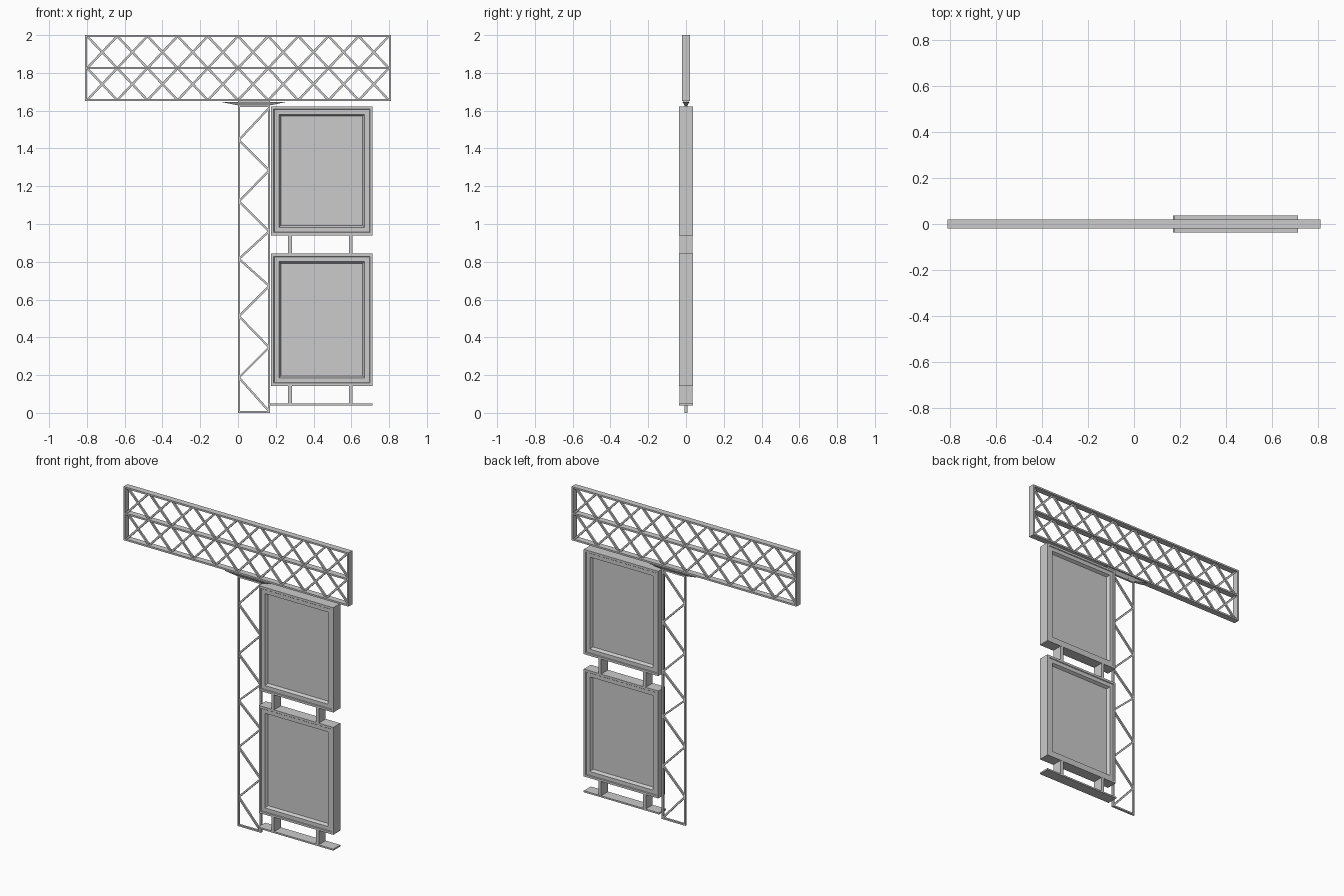
import bpy, bmesh
from math import atan2, hypot
from mathutils import Matrix, Vector

cube = bpy.data.objects.get("Cube")
if cube:
    bpy.data.objects.remove(cube, do_unlink=True)

grey = bpy.data.materials.new("steel grey")
grey.use_nodes = True
GREY = (0.6, 0.6, 0.6, 1)
grey.diffuse_color = GREY
grey.node_tree.nodes["Principled BSDF"].inputs["Base Color"].default_value = GREY


def finish(name, bm):
    bmesh.ops.recalc_face_normals(bm, faces=bm.faces)
    mesh = bpy.data.meshes.new(name)
    bm.to_mesh(mesh)
    bm.free()
    mesh.materials.append(grey)
    obj = bpy.data.objects.new(name, mesh)
    bpy.context.collection.objects.link(obj)
    return obj


def box(bm, x0, x1, z0, z1, half_y):
    m = Matrix.Translation(((x0 + x1) / 2, 0, (z0 + z1) / 2))
    m = m @ Matrix.Diagonal((x1 - x0, 2 * half_y, z1 - z0, 1))
    bmesh.ops.create_cube(bm, size=1, matrix=m)


def rod(bm, a, b, width, half_y):
    """Square bar between two (x, z) points."""
    dx, dz = b[0] - a[0], b[1] - a[1]
    m = Matrix.Translation(((a[0] + b[0]) / 2, 0, (a[1] + b[1]) / 2))
    m = m @ Matrix.Rotation(-atan2(dz, dx), 4, 'Y')
    m = m @ Matrix.Diagonal((hypot(dx, dz), 2 * half_y, width, 1))
    bmesh.ops.create_cube(bm, size=1, matrix=m)


# Header truss: flat rails and end plates
W, LOW, TOP, T = 0.81, 1.65, 2.0, 0.011
MID = (LOW + TOP) / 2
bm = bmesh.new()
for z in (LOW, MID - T / 2, TOP - T):
    box(bm, -W, W, z, z + T, 0.02)
for x in (-W, W - T):
    box(bm, x, x + T, LOW, TOP, 0.02)
finish("header_frame", bm)

# Header cross bracing, two rows of ten crosses
bm = bmesh.new()
cells = 10
step = 2 * (W - T) / cells
for z0, z1 in ((LOW + T / 2, MID), (MID, TOP - T / 2)):
    for i in range(cells):
        x0 = -W + T + i * step
        rod(bm, (x0, z0), (x0 + step, z1), 0.012, 0.006)
        rod(bm, (x0, z1), (x0 + step, z0), 0.012, 0.0055)
finish("header_bracing", bm)

# Column: two posts, end bars and a zigzag
L, R, H = 0.0, 0.17, 1.63
bm = bmesh.new()
for x in (L, R - 0.01):
    box(bm, x, x + 0.01, 0, H, 0.007)
for z in (0, H - 0.01):
    box(bm, L, R, z, z + 0.01, 0.007)
finish("column_frame", bm)

bm = bmesh.new()
nodes = [1.615, 1.445, 1.283, 1.12, 0.962, 0.815, 0.672, 0.512, 0.347, 0.187, 0.008]
points = [(R - 0.005 if i % 2 == 0 else L + 0.005, z) for i, z in enumerate(nodes)]
for a, b in zip(points, points[1:]):
    rod(bm, a, b, 0.011, 0.006)
finish("column_zigzag", bm)

# Tapered mounting plate between column and header
bm = bmesh.new()
box(bm, -0.085, 0.25, 1.628, 1.65, 0.018)
for v in bm.verts:
    if v.co.z < 1.64:
        v.co.x = L if v.co.x < 0.08 else R
        v.co.y *= 0.4
    else:
        v.co.z = 1.645
box(bm, L, R, 1.64, LOW + 0.002, 0.012)
finish("mounting_plate", bm)

# Display panels: stepped frame and sloped recess on both faces
PX0, PX1, DEPTH = 0.175, 0.712, 0.036


def panel(name, z0, z1):
    bm = bmesh.new()
    box(bm, PX0, PX1, z0, z1, DEPTH)
    bm.normal_update()
    for face in [f for f in bm.faces if abs(f.normal.y) > 0.9]:
        # each step: inset width, then how far the face sinks
        for width, sink in ((0.014, 0), (0.003, 0.004), (0.025, 0), (0.01, 0.018)):
            bmesh.ops.inset_region(bm, faces=[face], thickness=width, use_even_offset=True)
            inward = Vector((0, -1 if face.calc_center_median().y > 0 else 1, 0))
            for v in face.verts:
                v.co += inward * sink
    finish(name, bm)


panel("upper_panel", 0.94, 1.623)
panel("lower_panel", 0.143, 0.843)

# Deep plate struts under each panel, and the base plate
for name, z0, z1 in (("upper", 0.843, 0.94), ("lower", 0.048, 0.143)):
    bm = bmesh.new()
    for x in (0.275, 0.597):
        box(bm, x - 0.01, x + 0.01, z0, z1, DEPTH - 0.001)
    finish(name + "_struts", bm)
bm = bmesh.new()
box(bm, R, PX1, 0.04, 0.05, DEPTH)
finish("base_plate", bm)
